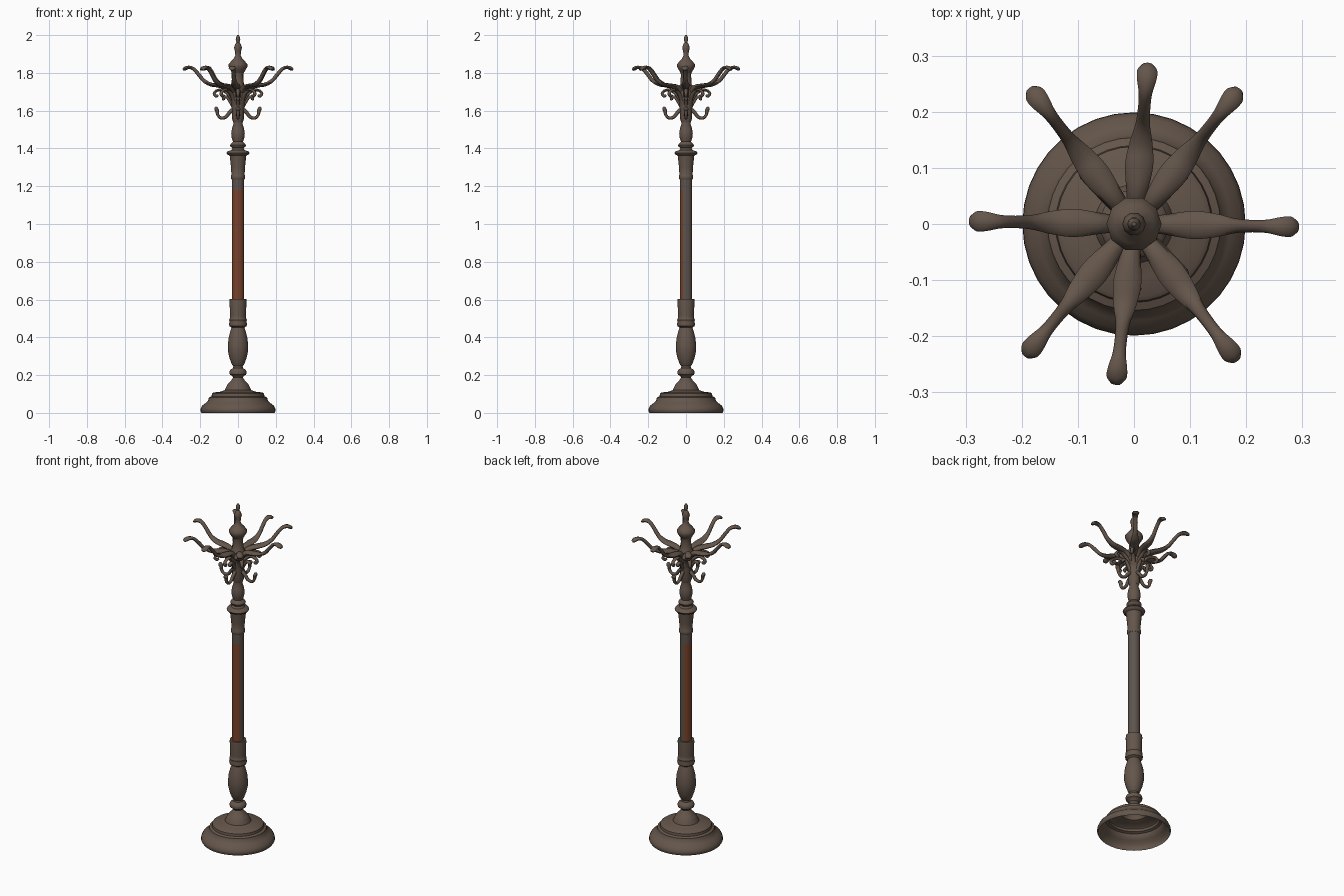
import bpy, bmesh, math
from mathutils import Vector


def material(name, rgb):
    m = bpy.data.materials.new(name)
    m.diffuse_color = (*rgb, 1)
    return m


BRONZE = material("bronze brown", (0.128, 0.092, 0.070))
RED = material("red brown wood", (0.190, 0.056, 0.023))
GREY = material("grey brown", (0.108, 0.086, 0.074))


def finish(name, bm, mats, angle=40):
    bmesh.ops.recalc_face_normals(bm, faces=bm.faces[:])
    me = bpy.data.meshes.new(name)
    bm.to_mesh(me)
    bm.free()
    for m in mats:
        me.materials.append(m)
    ob = bpy.data.objects.new(name, me)
    bpy.context.collection.objects.link(ob)
    bpy.ops.object.select_all(action='DESELECT')
    ob.select_set(True)
    bpy.context.view_layer.objects.active = ob
    bpy.ops.object.shade_smooth_by_angle(angle=math.radians(angle))
    return ob


def skin(bm, rings):
    for a, b in zip(rings, rings[1:]):
        n = len(a)
        for i in range(n):
            bm.faces.new((a[i], a[(i + 1) % n], b[(i + 1) % n], b[i]))


def lathe(name, profile, sides=24, mats=(BRONZE,), cap=True, angle=40):
    bm = bmesh.new()
    rings = [[bm.verts.new((r * math.cos(math.tau * i / sides),
                            r * math.sin(math.tau * i / sides), z))
              for i in range(sides)] for r, z in profile]
    skin(bm, rings)
    if cap:
        bm.faces.new(rings[0])
        bm.faces.new(rings[-1])
    return finish(name, bm, mats, angle)


def smooth_path(pts, steps=4):
    # Catmull-Rom through tuples of (radius out, height, half width, half thickness)
    v = [Vector(p) for p in pts]
    out = []
    for i in range(len(v) - 1):
        a, b, c, d = v[max(i - 1, 0)], v[i], v[i + 1], v[min(i + 2, len(v) - 1)]
        for s in range(steps):
            t = s / steps
            out.append(0.5 * (2 * b + (c - a) * t + (2 * a - 5 * b + 4 * c - d) * t * t
                              + (3 * b - a - 3 * c + d) * t ** 3))
    return out + [v[-1]]


def branch(name, pts, azimuth, reach=1.0, sides=8):
    # Tube in a vertical plane turned to the given azimuth
    bm = bmesh.new()
    path = smooth_path(pts)
    az = math.radians(azimuth)
    out, side = Vector((math.cos(az), math.sin(az), 0)), Vector((-math.sin(az), math.cos(az), 0))
    rings = []
    for i, p in enumerate(path):
        t = path[min(i + 1, len(path) - 1)] - path[max(i - 1, 0)]
        l = math.hypot(t[0], t[1])
        nx, nz = -t[1] / l, t[0] / l
        ring = []
        for k in range(sides):
            a = math.tau * k / sides
            u, w = p[2] * math.cos(a), p[3] * math.sin(a)
            co = out * (p[0] * reach + nx * w) + side * u
            co.z = p[1] + nz * w
            ring.append(bm.verts.new(co))
        rings.append(ring)
    skin(bm, rings)
    bm.faces.new(rings[0])
    bm.faces.new(rings[-1])
    return finish(name, bm, (BRONZE,), 60)


# Hollow stepped foot
lathe("base", [(0.193, 0.0), (0.199, 0.010), (0.198, 0.022), (0.190, 0.038), (0.172, 0.052),
               (0.158, 0.066), (0.154, 0.082), (0.140, 0.088), (0.138, 0.102), (0.130, 0.108),
               (0.095, 0.112), (0.070, 0.120), (0.063, 0.137), (0.052, 0.156), (0.034, 0.174),
               (0.024, 0.190)], 36, cap=False)

# Turned lower stem: ball, vase and sleeve
lathe("lower_stem", [(0.024, 0.185), (0.030, 0.195), (0.043, 0.203), (0.046, 0.215),
                     (0.041, 0.228), (0.026, 0.237), (0.025, 0.247), (0.033, 0.258),
                     (0.045, 0.290), (0.053, 0.325), (0.054, 0.355), (0.050, 0.395),
                     (0.041, 0.430), (0.034, 0.452), (0.046, 0.460), (0.048, 0.472),
                     (0.044, 0.482), (0.047, 0.492), (0.042, 0.502), (0.042, 0.515),
                     (0.045, 0.590), (0.044, 0.602)])

# Wooden pole, weathered grey on one side
pole = lathe("pole", [(0.033, 0.595), (0.033, 1.18), (0.033, 1.25)], 24, (RED, GREY))
for f in pole.data.polygons:
    az = math.degrees(math.atan2(f.center.y, f.center.x))
    if f.center.z > 1.18 or -35 < az < 105:
        f.material_index = 1

# Collar and flange above the pole
lathe("upper_collar", [(0.034, 1.235), (0.038, 1.243), (0.038, 1.255), (0.035, 1.262),
                       (0.037, 1.300), (0.042, 1.345), (0.044, 1.362), (0.057, 1.368),
                       (0.061, 1.376), (0.055, 1.385), (0.036, 1.391), (0.029, 1.402),
                       (0.040, 1.410), (0.042, 1.418), (0.036, 1.427), (0.027, 1.436),
                       (0.033, 1.455), (0.036, 1.478), (0.032, 1.505), (0.024, 1.530),
                       (0.026, 1.545)])

# Core that carries the hooks
lathe("hook_core", [(0.026, 1.540), (0.032, 1.558), (0.032, 1.60), (0.038, 1.65),
                    (0.045, 1.69), (0.042, 1.72), (0.030, 1.74), (0.027, 1.79),
                    (0.032, 1.81)], 12)

# Faceted finial
lathe("finial", [(0.030, 1.800), (0.040, 1.815), (0.049, 1.832), (0.049, 1.846),
                 (0.036, 1.862), (0.023, 1.875), (0.014, 1.892), (0.016, 1.915),
                 (0.021, 1.932), (0.016, 1.950), (0.008, 1.962), (0.012, 1.978),
                 (0.010, 1.990), (0.004, 2.0)], 10)

# Eight long curved arms with knobbed ends
arm = [(0.020, 1.690, 0.014, 0.014), (0.055, 1.722, 0.018, 0.014), (0.105, 1.733, 0.025, 0.011),
       (0.145, 1.739, 0.021, 0.010), (0.182, 1.760, 0.013, 0.010), (0.212, 1.796, 0.011, 0.010),
       (0.238, 1.823, 0.012, 0.009), (0.262, 1.829, 0.017, 0.009), (0.280, 1.823, 0.018, 0.010),
       (0.291, 1.816, 0.010, 0.006)]
for i, az in enumerate((-1, 52, 85, 127.5, 179, 230.5, 263.5, 307)):
    branch(f"arm_{i + 1}", arm, az, 1.0 if i % 4 == 0 else (1.04 if i % 2 else 0.98))

# Small scrolls under the arms
scroll = [(0.025, 1.640, 0.012, 0.012), (0.045, 1.680, 0.012, 0.010), (0.080, 1.708, 0.012, 0.008),
          (0.112, 1.706, 0.011, 0.007), (0.126, 1.690, 0.010, 0.008), (0.116, 1.677, 0.009, 0.008),
          (0.105, 1.683, 0.006, 0.005)]
# Short inner curls
curl = [(0.025, 1.620, 0.010, 0.010), (0.042, 1.650, 0.010, 0.009), (0.060, 1.672, 0.010, 0.008),
        (0.076, 1.668, 0.011, 0.009), (0.076, 1.655, 0.007, 0.006)]
# Lower hooks curling upward
hook = [(0.020, 1.612, 0.011, 0.011), (0.045, 1.590, 0.010, 0.010), (0.065, 1.566, 0.009, 0.009),
        (0.092, 1.562, 0.009, 0.008), (0.108, 1.580, 0.009, 0.008), (0.110, 1.598, 0.011, 0.010),
        (0.117, 1.611, 0.013, 0.011), (0.124, 1.614, 0.006, 0.005)]
for i in range(8):
    branch(f"scroll_{i + 1}", scroll, i * 45)
for i in range(4):
    branch(f"curl_{i + 1}", curl, i * 90)
    branch(f"lower_hook_{i + 1}", hook, i * 90)
